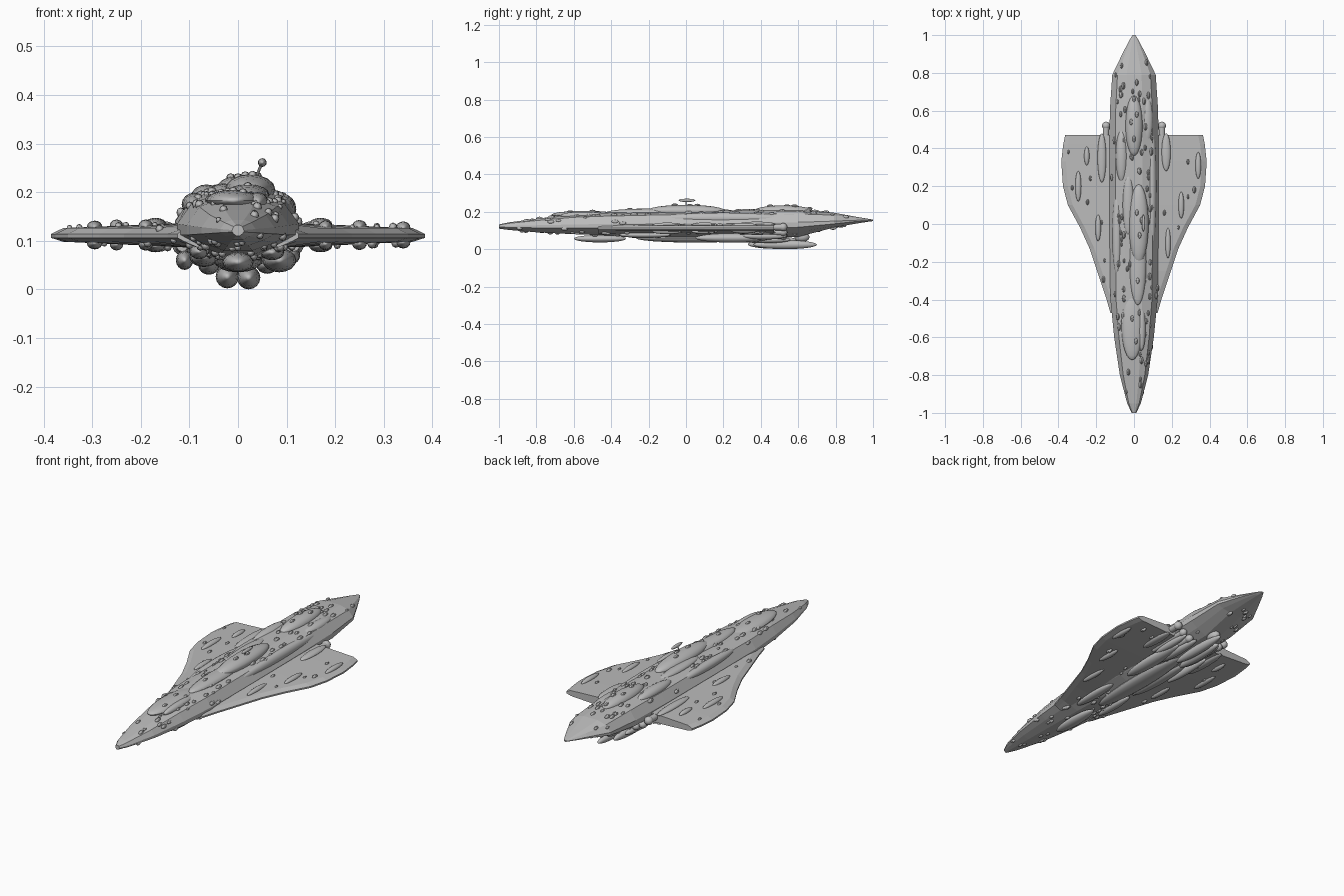
import bpy, bmesh, random
from math import pi
from mathutils import Vector, Matrix
from mathutils.bvhtree import BVHTree

cube = bpy.data.objects.get("Cube")
if cube:
    bpy.data.objects.remove(cube)
random.seed(4)

grey = bpy.data.materials.new("hull grey")
grey.use_nodes = True
COL = (0.5, 0.5, 0.5, 1)
grey.diffuse_color = COL
grey.node_tree.nodes["Principled BSDF"].inputs["Base Color"].default_value = COL


def finish(bm, name, smooth=None):
    bmesh.ops.recalc_face_normals(bm, faces=bm.faces)
    me = bpy.data.meshes.new(name)
    bm.to_mesh(me)
    bm.free()
    me.materials.append(grey)
    ob = bpy.data.objects.new(name, me)
    bpy.context.collection.objects.link(ob)
    if smooth:
        bpy.ops.object.select_all(action='DESELECT')
        bpy.context.view_layer.objects.active = ob
        ob.select_set(True)
        bpy.ops.object.shade_smooth_by_angle(angle=smooth)
    return ob


def loft(rings, name):
    bm = bmesh.new()
    rows = [[bm.verts.new(p) for p in r] for r in rings]
    n = len(rows[0])
    for a, b in zip(rows, rows[1:]):
        for i in range(n):
            j = (i + 1) % n
            bm.faces.new((a[i], a[j], b[j], b[i]))
    bm.faces.new(rows[0])
    bm.faces.new(rows[-1])
    return finish(bm, name)


# Main hull: station y, half width, top, belt, belly
stations = [(-1, .012, .132, .12, .11), (-.95, .036, .143, .12, .103), (-.8, .075, .163, .12, .09),
            (-.6, .105, .186, .12, .08), (-.4, .125, .195, .122, .073), (0, .13, .205, .124, .06),
            (.35, .13, .206, .126, .056), (.6, .128, .207, .13, .066), (.79, .115, .195, .14, .115),
            (.9, .062, .175, .15, .135), (.97, .026, .163, .153, .146), (1, .008, .158, .155, .15)]
rings = []
for y, w, t, m, b in stations:
    half = [(.35, t), (.76, m + (t - m) * .76), (1, m + (t - m) * .18),
            (1, m - (m - b) * .2), (.7, m - (m - b) * .62), (.28, b)]
    rings.append([(w * k, y, z) for k, z in half] + [(-w * k, y, z) for k, z in reversed(half)])
hull = loft(rings, "main_hull")

# Wings: station y, tip x
edge = [(-.47, .125), (-.4, .145), (-.25, .195), (-.13, .235), (-.02, .285), (.1, .35),
        (.2, .376), (.33, .385), (.42, .375), (.47, .365)]
wings = []
for side, name in ((1, "left_wing"), (-1, "right_wing")):
    rings = []
    for y, x in edge:
        inner = max(x - .025, .11)
        prof = [(.08, .138), (inner, .126), (x, .114), (x, .106), (inner, .098), (.08, .085)]
        rings.append([(side * a, y, z) for a, z in prof])
    wings.append(loft(rings, name))

# Surface lookup used to seat the pods
verts, polys = [], []
for ob in [hull] + wings:
    base = len(verts)
    verts += [v.co.copy() for v in ob.data.vertices]
    polys += [[base + i for i in p.vertices] for p in ob.data.polygons]
tree = BVHTree.FromPolygons(verts, polys)


def seat(x, y, up):
    hit = tree.ray_cast(Vector((x, y, 1 if up else -1)), Vector((0, 0, -1 if up else 1)))
    return hit[0].z if hit[0] else None


def add_pod(bm, x, y, z, rx, ry, rz, seg=14, rows=8):
    # poles lie along the ship's length
    mat = Matrix.Translation((x, y, z)) @ Matrix.Diagonal((rx, ry, rz, 1)) @ Matrix.Rotation(pi / 2, 4, 'X')
    bmesh.ops.create_uvsphere(bm, u_segments=seg, v_segments=rows, radius=1, matrix=mat)


def pod(name, x, y, z, rx, ry, rz, seg=16, rows=12):
    bm = bmesh.new()
    add_pod(bm, x, y, z, rx, ry, rz, seg, rows)
    return finish(bm, name, .7)


# Large raised blisters along the back
for i, (x, y, z, rx, ry, rz) in enumerate([
        (0, .52, .203, .046, .16, .031), (.025, 0, .205, .052, .21, .032),
        (.02, -.2, .195, .045, .23, .022), (-.01, -.54, .183, .056, .18, .022),
        (-.065, .36, .19, .032, .14, .026), (.095, .2, .165, .025, .34, .03),
        (-.09, -.05, .175, .026, .22, .024), (.04, -.55, .18, .022, .12, .02),
        (.07, .55, .185, .03, .12, .02), (-.03, .1, .2, .03, .16, .018)]):
    pod(f"back_blister_{i}", x, y, z, rx, ry, rz)

# Long blisters on the wings, above and below
for i, (x, y, rx, ry) in enumerate([
        (-.17, .35, .023, .13), (.34, .31, .015, .07), (.25, .1, .015, .07), (-.295, .2, .016, .08),
        (.17, .38, .024, .1), (-.19, -.02, .015, .07), (.18, -.1, .014, .08), (-.25, .36, .014, .05)]):
    for up, word in ((True, "top"), (False, "under")):
        pod(f"wing_{word}_blister_{i}", x, y, seat(x, y, up), rx, ry, .013)

# Belly pods
for i, (x, y, z, rx, ry, rz) in enumerate([
        (.022, .53, .024, .024, .17, .024), (-.022, .48, .026, .024, .15, .024),
        (0, .05, .06, .05, .32, .025), (.085, .25, .06, .035, .2, .025),
        (-.11, .28, .06, .018, .15, .02), (-.07, .12, .066, .03, .2, .02),
        (0, -.46, .056, .032, .14, .02), (.11, .42, .07, .018, .12, .018),
        (-.06, .45, .05, .022, .14, .02), (.06, .42, .05, .022, .14, .018),
        (.07, -.22, .076, .025, .14, .016), (-.08, -.25, .078, .02, .12, .016),
        (0, .62, .065, .028, .04, .028)]):
    pod(f"belly_pod_{i}", x, y, z, rx, ry, rz)

# Engines at the wing roots
for side, word in ((1, "left"), (-1, "right")):
    for i, (x, z, r) in enumerate([(.148, .118, .022), (.115, .09, .02), (.075, .07, .02)]):
        bm = bmesh.new()
        mat = Matrix.Translation((side * x, .4, z)) @ Matrix.Rotation(pi / 2, 4, 'X')
        bmesh.ops.create_cone(bm, cap_ends=True, segments=14, radius1=r * .8, radius2=r * .6,
                              depth=.22, matrix=mat)
        add_pod(bm, side * x, .52, z, r, .022, r)
        finish(bm, f"{word}_engine_{i}", .7)

# Small studs scattered over every surface
for up, word, count in ((True, "upper", 170), (False, "lower", 110)):
    bm = bmesh.new()
    for i in range(count):
        x, y = random.uniform(-.36, .36), random.uniform(-.93, .86)
        if i % 2:
            x *= .28
        z = seat(x, y, up)
        if z is None or seat(x * 1.06, y, up) is None:
            continue
        size = random.uniform(.7, 1.25)
        add_pod(bm, x, y, z, .008 * size, .016 * size, .009 * size, 8, 6)
    finish(bm, f"{word}_studs", .7)

# Studs on top of the large blisters
bm = bmesh.new()
for x, y, z in [(.03, -.06, .236), (.015, .06, .235), (.04, .02, .234), (0, .45, .231), (.015, .58, .231),
                (-.015, .54, .231), (.02, -.3, .213), (-.01, -.5, .203), (.01, -.62, .2), (0, .66, .217)]:
    add_pod(bm, x, y, z, .009, .017, .008, 8, 6)
finish(bm, "blister_studs", .7)

# Sensor mast with its long head
a, b = Vector((.035, 0, .225)), Vector((.05, 0, .262))
bm = bmesh.new()
rot = (b - a).to_track_quat('Z', 'Y').to_matrix().to_4x4()
bmesh.ops.create_cone(bm, cap_ends=True, segments=8, radius1=.003, radius2=.003, depth=(b - a).length,
                      matrix=Matrix.Translation((a + b) / 2) @ rot)
finish(bm, "sensor_mast", .7)
pod("sensor_head", .05, .005, .261, .009, .045, .009)
